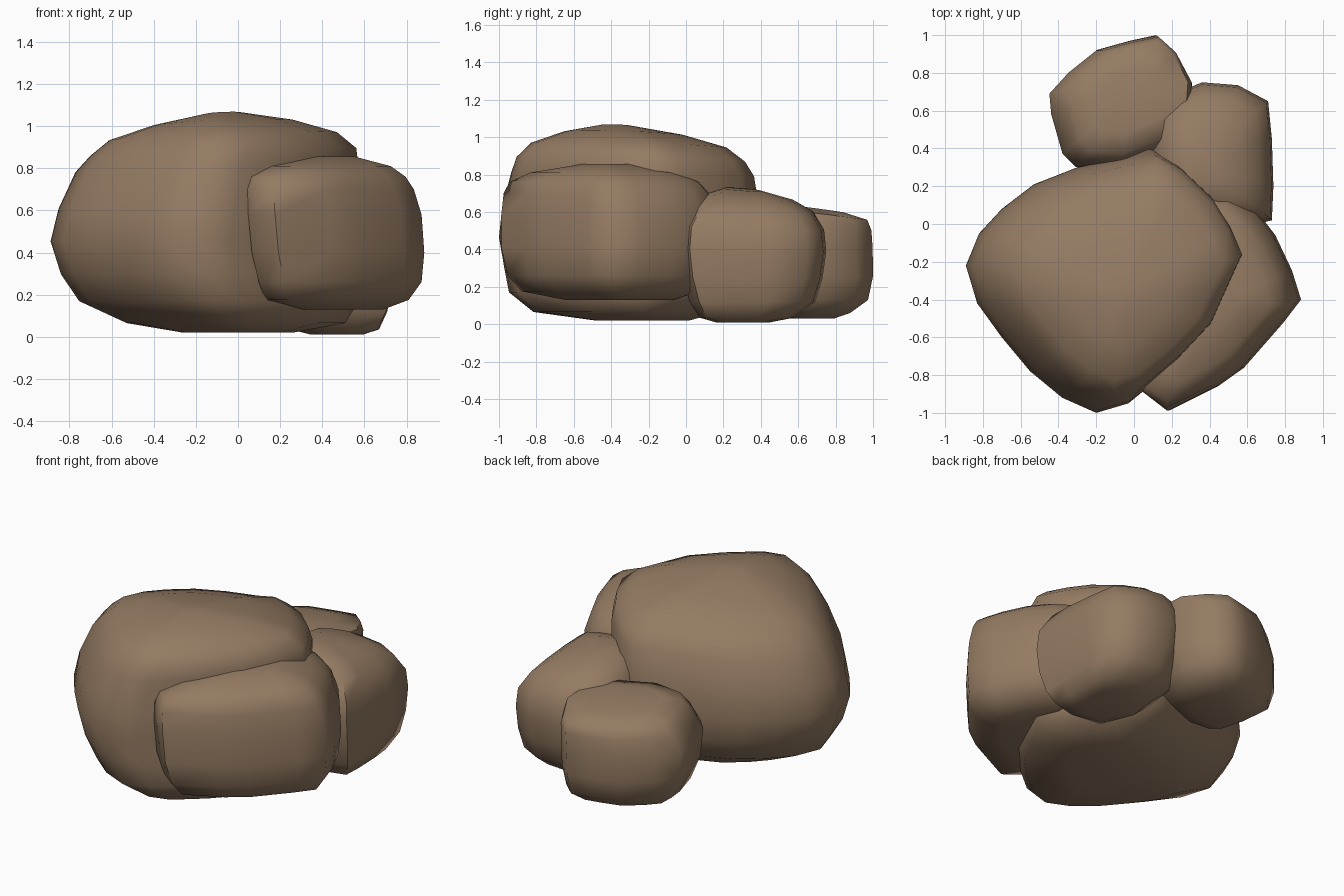
import bpy, bmesh, math

stone = bpy.data.materials.new("brown_stone")
stone.diffuse_color = (0.30, 0.20, 0.125, 1)


def boulder(name, outline, levels, tilt=(0, 0)):
    """Loft a plan outline through levels of (z, scale, shift x, shift y).
    The tilt slopes the upper part of the stone."""
    xs, ys = zip(*outline)
    cx, cy = (min(xs) + max(xs)) / 2, (min(ys) + max(ys)) / 2
    low, high = levels[0][0], levels[-1][0]
    bm = bmesh.new()
    rings = []
    for z, s, dx, dy in levels:
        w = ((z - low) / (high - low)) ** 2
        ring = []
        for x, y in outline:
            px, py = (x - cx) * s, (y - cy) * s
            pz = z + w * (tilt[0] * px + tilt[1] * py)
            ring.append(bm.verts.new((cx + px + dx, cy + py + dy, pz)))
        rings.append(ring)
    n = len(outline)
    for a, b in zip(rings, rings[1:]):
        for i in range(n):
            j = (i + 1) % n
            bm.faces.new((a[i], a[j], b[j], b[i]))
    bm.faces.new(rings[0][::-1])
    bm.faces.new(rings[-1])
    bmesh.ops.recalc_face_normals(bm, faces=bm.faces)
    mesh = bpy.data.meshes.new(name)
    bm.to_mesh(mesh)
    bm.free()
    mesh.materials.append(stone)
    obj = bpy.data.objects.new(name, mesh)
    bpy.context.collection.objects.link(obj)
    bpy.ops.object.select_all(action='DESELECT')
    obj.select_set(True)
    bpy.context.view_layer.objects.active = obj
    bpy.ops.object.shade_smooth_by_angle(angle=math.radians(60))
    return obj


# Largest stone, on the left
boulder("main_boulder",
        [(-.89, -.22), (-.82, -.05), (-.70, .08), (-.53, .21), (-.30, .30),
         (-.05, .36), (.07, .41), (.22, .33), (.40, .16), (.50, 0),
         (.57, -.16), (.48, -.36), (.39, -.56), (.20, -.76), (-.03, -.95),
         (-.20, -1.0), (-.38, -.92), (-.55, -.78), (-.70, -.60), (-.83, -.42)],
        [(.02, .36, .16, .06), (.065, .71, .15, -.02), (.17, .91, .07, -.01),
         (.30, .96, .02, 0), (.46, 1, 0, 0), (.62, .975, .02, 0),
         (.80, .92, .06, .01), (.88, .865, .09, 0), (.955, .74, .09, -.01),
         (1.02, .45, .09, -.04), (1.065, .10, .09, -.08)],
        (.045, -.04))

# Blocky stone leaning on its front right
boulder("front_block",
        [(.04, -.90), (.17, -1.0), (.43, -.87), (.57, -.77), (.78, -.53),
         (.88, -.40), (.83, -.24), (.74, -.05), (.64, .08), (.52, .16),
         (.40, .17), (.20, 0), (.08, -.45)],
        [(.13, .50, .02, .06), (.175, .81, .01, .01), (.26, .92, .025, 0),
         (.40, .975, .015, 0), (.58, .98, 0, 0), (.70, .94, -.02, -.01),
         (.76, .87, -.03, -.02), (.81, .68, -.02, -.02), (.855, .25, -.01, 0)],
        (0, 0))

# Rounded stone behind on the right
boulder("right_boulder",
        [(.73, .02), (.738, .20), (.73, .45), (.71, .65), (.55, .735),
         (.36, .75), (.24, .70), (.12, .60), (.08, .30), (.20, 0), (.50, -.04)],
        [(.01, .37, .06, -.05), (.035, .64, .05, -.03), (.12, .85, .02, 0),
         (.25, .95, .01, 0), (.40, 1, 0, 0), (.52, .97, 0, 0),
         (.62, .82, -.01, 0), (.68, .60, -.02, -.02), (.72, .25, -.03, -.05)],
        (-.08, -.08))

# Smallest stone at the back
boulder("back_boulder",
        [(.12, 1.0), (.22, .91), (.31, .74), (.30, .60), (.20, .40),
         (-.10, .28), (-.31, .30), (-.38, .37), (-.44, .58), (-.45, .69),
         (-.35, .80), (-.20, .92), (-.02, .97)],
        [(.03, .42, .02, 0), (.06, .66, .02, 0), (.13, .87, .01, .02),
         (.26, .97, 0, .01), (.42, .995, 0, 0), (.53, .92, .025, .02),
         (.59, .83, .04, .03), (.62, .50, .03, .02)],
        (.02, -.13))
